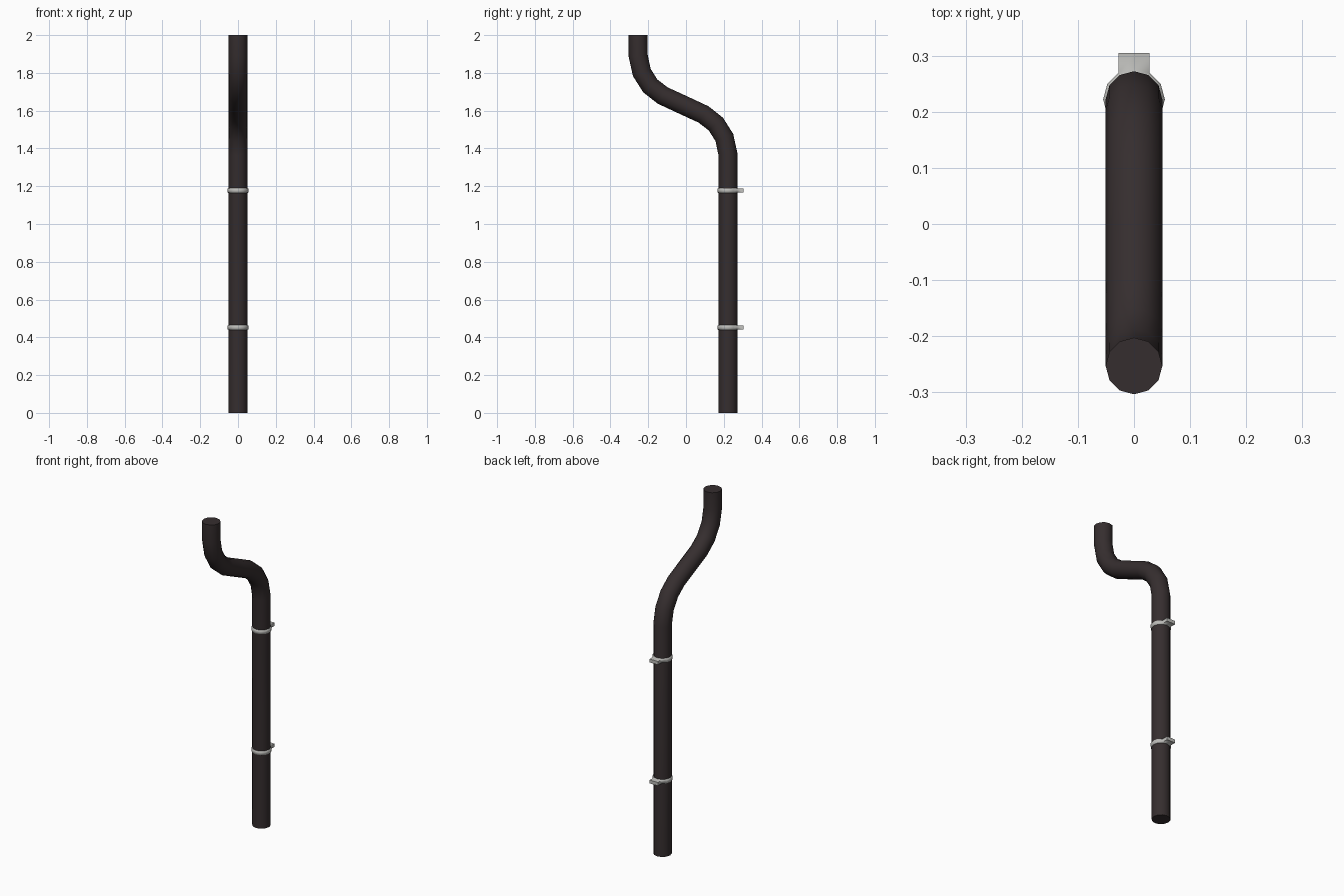
import bpy, bmesh, math
from mathutils import Vector

if "Cube" in bpy.data.objects:
    bpy.data.objects.remove(bpy.data.objects["Cube"])

SIDES = 12
PIPE_Y = 0.222


def material(name, rgb):
    m = bpy.data.materials.new(name)
    m.diffuse_color = (*rgb, 1)
    m.use_nodes = True
    m.node_tree.nodes["Principled BSDF"].inputs["Base Color"].default_value = m.diffuse_color
    return m


dark = material("dark_brown_metal", (0.036, 0.027, 0.028))
grey = material("light_grey_metal", (0.50, 0.50, 0.48))


def finish(bm, name, mat, angle):
    bmesh.ops.recalc_face_normals(bm, faces=bm.faces)
    me = bpy.data.meshes.new(name)
    bm.to_mesh(me)
    bm.free()
    ob = bpy.data.objects.new(name, me)
    bpy.context.collection.objects.link(ob)
    me.materials.append(mat)
    bpy.ops.object.select_all(action='DESELECT')
    ob.select_set(True)
    bpy.context.view_layer.objects.active = ob
    bpy.ops.object.shade_smooth_by_angle(angle=math.radians(angle))
    return ob


def bridge(bm, a, b):
    return [bm.faces.new((a[i], a[(i + 1) % SIDES], b[(i + 1) % SIDES], b[i]))
            for i in range(SIDES)]


# Drain pipe: round section swept along an S-shaped path, given as (y, z)
path = [(PIPE_Y, 0), (PIPE_Y, 1.37), (0.203, 1.458), (0.158, 1.529), (0.093, 1.58),
        (-0.015, 1.63), (-0.123, 1.68), (-0.189, 1.731), (-0.234, 1.802),
        (-0.253, 1.89), (-0.253, 2.0)]
pts = [Vector((0, y, z)) for y, z in path]
bm = bmesh.new()
rings = []
for i, p in enumerate(pts):
    d_in = (p - pts[max(i - 1, 0)]).normalized()
    d_out = (pts[min(i + 1, len(pts) - 1)] - p).normalized()
    t = (d_in + d_out).normalized()
    side = Vector((1, 0, 0))
    up = t.cross(side)
    rings.append([bm.verts.new(p + 0.0505 * (side * math.cos(a) + up * math.sin(a)))
                  for a in (math.tau * k / SIDES for k in range(SIDES))])
for a, b in zip(rings, rings[1:]):
    bridge(bm, a, b)
bm.faces.new(rings[0])
bm.faces.new(rings[-1])
finish(bm, "drain_pipe", dark, 50)


# Wall clamp: chamfered band with the two rear faces pulled out as a wall tab
def clamp(name, z):
    bm = bmesh.new()
    loops = []
    for r, dz in ((0.047, -0.014), (0.055, -0.010), (0.055, 0.010), (0.047, 0.014)):
        loops.append([bm.verts.new((r * math.cos(a), PIPE_Y + r * math.sin(a), z + dz))
                      for a in (math.tau * k / SIDES for k in range(SIDES))])
    bridge(bm, loops[0], loops[1])
    outer = bridge(bm, loops[1], loops[2])
    bridge(bm, loops[2], loops[3])
    bridge(bm, loops[3], loops[0])
    rear = [outer[2], outer[3]]
    res = bmesh.ops.extrude_face_region(bm, geom=rear)
    for v in res["geom"]:
        if isinstance(v, bmesh.types.BMVert):
            v.co.y = 0.305
    bmesh.ops.delete(bm, geom=[f for f in rear if f.is_valid], context='FACES')
    finish(bm, name, grey, 75)


clamp("lower_clamp", 0.452)
clamp("upper_clamp", 1.177)
